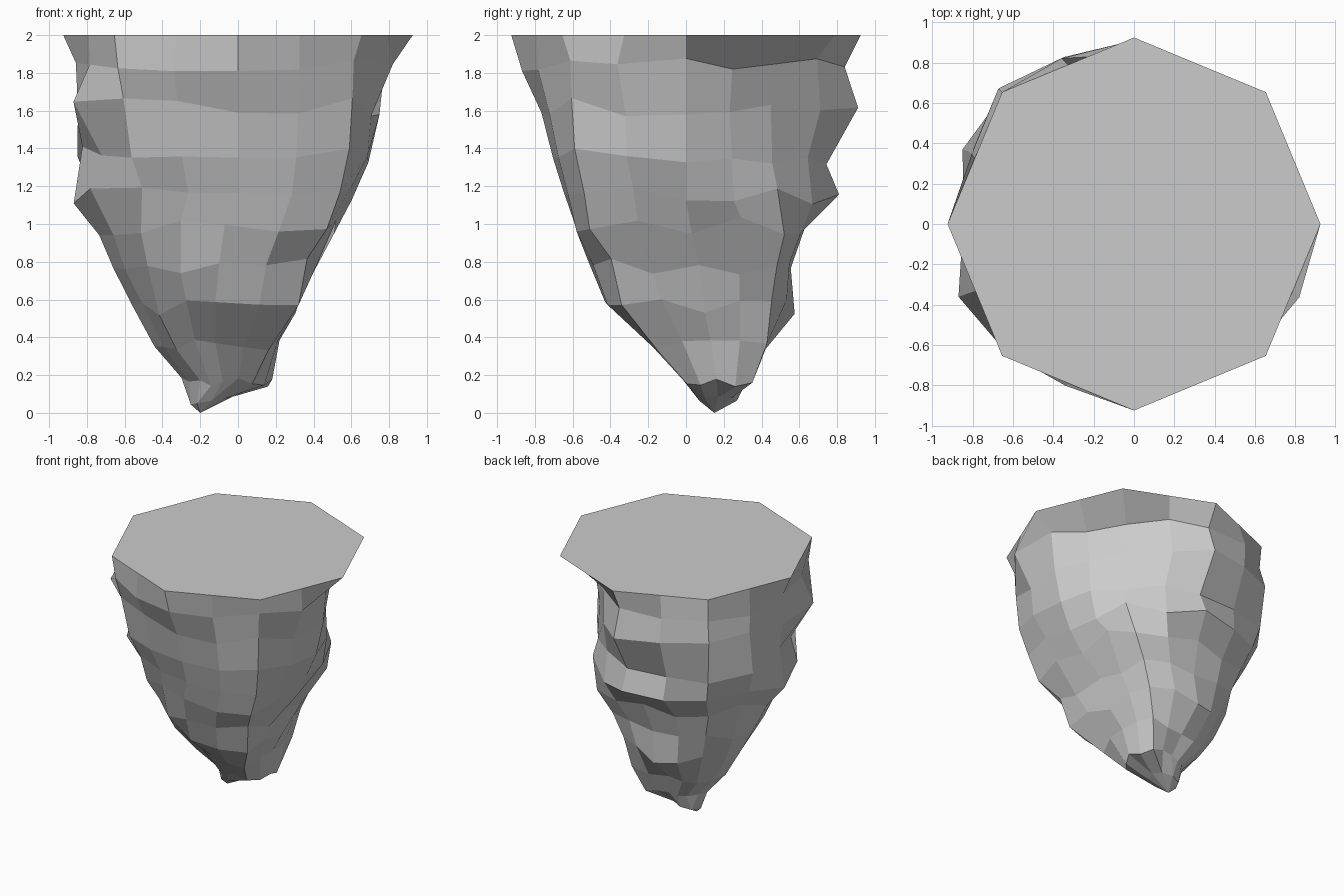
import bpy, bmesh, math, random

if "Cube" in bpy.data.objects:
    bpy.data.objects.remove(bpy.data.objects["Cube"])

random.seed(4)

# Cross-sections: height, centre x, centre y, eight radii (right, then counter-clockwise via back)
RINGS = [
    (2.00, 0, 0, .925, .925, .925, .925, .925, .925, .925, .925),
    (1.84, 0, 0, .77, .66, .84, .92, .87, .90, .87, .87),
    (1.62, 0, 0, .74, .63, .92, .94, .86, .86, .77, .86),
    (1.36, 0, 0, .70, .65, .75, .91, .83, .79, .71, .84),
    (1.15, 0, 0, .61, .69, .80, .85, .87, .71, .64, .76),
    (0.99, -.07, .03, .57, .69, .60, .70, .67, .62, .61, .76),
    (0.78, -.10, .07, .47, .58, .49, .59, .56, .54, .59, .66),
    (0.56, -.12, .10, .42, .50, .48, .45, .44, .42, .53, .62),
    (0.36, -.12, .13, .34, .42, .26, .32, .32, .29, .30, .40),
    (0.16, -.08, .16, .26, .27, .17, .18, .22, .17, .17, .22),
]
# Extra bulge on single crags: (ring, corner before it) -> factor
CRAGS = {(1, 7): 1.19, (2, 4): 1.17, (3, 3): 1.17, (1, 2): 1.10, (2, 2): 1.06, (4, 4): 1.15}
TIP = (-.20, .15, 0)


def ring_points(n, ring, jitter):
    """Octagon corners plus edge midpoints, roughened by the jitter."""
    z, cx, cy = ring[:3]
    corners = [(r * math.cos(i * math.pi / 4), r * math.sin(i * math.pi / 4))
               for i, r in enumerate(ring[3:])]
    points = []
    for i, (x, y) in enumerate(corners):
        nx, ny = corners[(i + 1) % 8]
        bulge = CRAGS.get((n, i), 1.05) if jitter else 1
        for px, py in ((x, y), ((x + nx) / 2 * bulge, (y + ny) / 2 * bulge)):
            k = 1 + random.uniform(-.015, .015) * jitter
            points.append((cx + px * k, cy + py * k,
                           z + random.uniform(-.05, .05) * jitter))
    return points


# Rock body: flat octagonal top, craggy tapering underside
bm = bmesh.new()
loops = []
for n, ring in enumerate(RINGS):
    jitter = 0 if n == 0 else (.6 if n > 7 else 1)
    loops.append([bm.verts.new(p) for p in ring_points(n, ring, jitter)])
bm.faces.new(loops[0])
for upper, lower in zip(loops, loops[1:]):
    for i in range(16):
        j = (i + 1) % 16
        bm.faces.new((upper[j], upper[i], lower[i], lower[j]))

# Off-centre broken tip
neck = [bm.verts.new((TIP[0] + .06 + .11 * math.cos(i * math.pi / 4),
                      TIP[1] + .02 + .10 * math.sin(i * math.pi / 4),
                      .065 + .02 * math.cos(i * math.pi / 4))) for i in range(8)]
tip = bm.verts.new(TIP)
last = loops[-1]
for i in range(8):
    j = (i + 1) % 8
    bm.faces.new((last[2 * i + 1], last[2 * i], neck[i]))
    bm.faces.new((last[(2 * i + 2) % 16], last[2 * i + 1], neck[i], neck[j]))
    bm.faces.new((neck[j], neck[i], tip))
bmesh.ops.recalc_face_normals(bm, faces=bm.faces)

mesh = bpy.data.meshes.new("floating_rock")
bm.to_mesh(mesh)
bm.free()
rock = bpy.data.objects.new("floating_rock", mesh)
bpy.context.collection.objects.link(rock)
